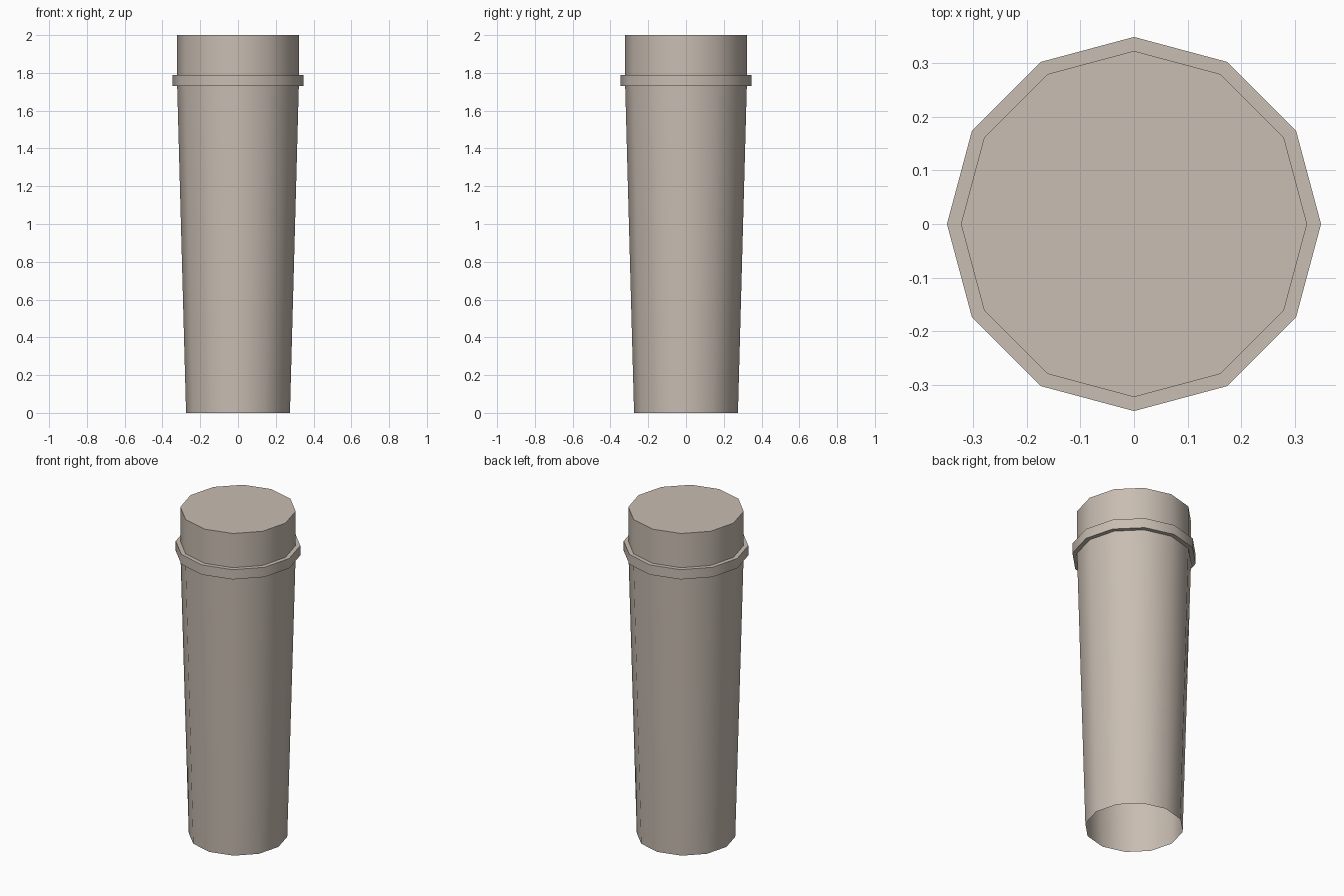
import bpy
import bmesh
from math import cos, sin, tau, radians

SIDES = 12

cube = bpy.data.objects.get("Cube")
if cube:
    bpy.data.objects.remove(cube, do_unlink=True)

# Single warm grey stone colour
stone = bpy.data.materials.new("warm_grey_stone")
stone.use_nodes = True
colour = (0.58, 0.51, 0.445, 1)
stone.diffuse_color = colour
stone.node_tree.nodes["Principled BSDF"].inputs["Base Color"].default_value = colour


def lathe(name, profile, cap_top=False):
    """Turn a (radius, height) profile into a twelve-sided shell."""
    bm = bmesh.new()
    rings = [[bm.verts.new((r * cos(tau * i / SIDES), r * sin(tau * i / SIDES), z))
              for i in range(SIDES)] for r, z in profile]
    for low, high in zip(rings, rings[1:]):
        for i in range(SIDES):
            j = (i + 1) % SIDES
            bm.faces.new((low[i], low[j], high[j], high[i]))
    if cap_top:
        bm.faces.new(rings[-1])
    mesh = bpy.data.meshes.new(name)
    bm.to_mesh(mesh)
    bm.free()
    mesh.materials.append(stone)
    obj = bpy.data.objects.new(name, mesh)
    bpy.context.collection.objects.link(obj)
    bpy.ops.object.select_all(action="DESELECT")
    obj.select_set(True)
    bpy.context.view_layer.objects.active = obj
    bpy.ops.object.shade_smooth_by_angle(angle=radians(40))
    return obj


# Tapered shaft, open underneath
lathe("shaft", [(0.275, 0), (0.322, 1.73)])

# Raised band around the neck
lathe("neck_band", [(0.322, 1.73), (0.348, 1.73), (0.348, 1.79), (0.322, 1.79)])

# Straight top block with a flat lid
lathe("top_block", [(0.322, 1.79), (0.322, 2)], cap_top=True)
